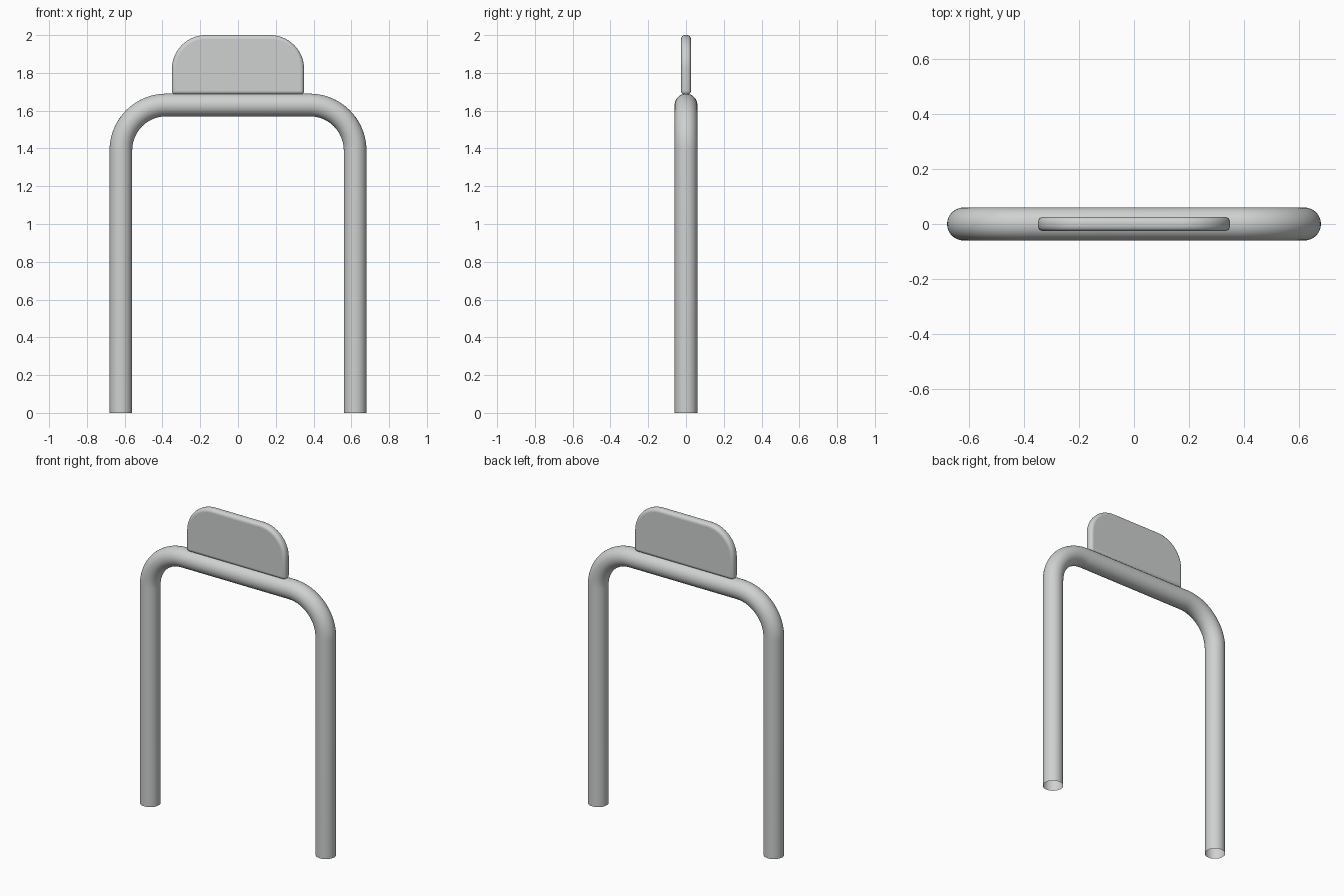
import bpy, bmesh, math

if "Cube" in bpy.data.objects:
    bpy.data.objects.remove(bpy.data.objects["Cube"])

steel = bpy.data.materials.new("brushed grey")
steel.diffuse_color = (0.62, 0.64, 0.63, 1)
steel.use_nodes = True
steel.node_tree.nodes["Principled BSDF"].inputs["Base Color"].default_value = steel.diffuse_color


def finish(name, bm, angle):
    bmesh.ops.recalc_face_normals(bm, faces=bm.faces)
    me = bpy.data.meshes.new(name)
    bm.to_mesh(me)
    bm.free()
    ob = bpy.data.objects.new(name, me)
    me.materials.append(steel)
    bpy.context.collection.objects.link(ob)
    bpy.ops.object.select_all(action='DESELECT')
    ob.select_set(True)
    bpy.context.view_layer.objects.active = ob
    bpy.ops.object.shade_smooth_by_angle(angle=math.radians(angle))
    return ob


def arc(cx, cz, r, a0, a1, n):
    """Points on an arc in the XZ plane with their angle in degrees."""
    out = []
    for i in range(n + 1):
        a = math.radians(a0 + (a1 - a0) * i / n)
        out.append((cx + r * math.cos(a), cz + r * math.sin(a), a))
    return out


# Bent tube frame: two legs and a crossbar, open at the feet
R, SIDES = 0.06, 48
path = ([(0.62, 0, 0)] + arc(0.38, 1.39, 0.24, 0, 90, 20)
        + arc(-0.38, 1.39, 0.24, 90, 180, 20) + [(-0.62, 0, math.pi)])
bm = bmesh.new()
rings = []
for x, z, a in path:
    ring = []
    for k in range(SIDES):
        t = 2 * math.pi * k / SIDES
        out = R * math.cos(t)
        ring.append(bm.verts.new((x + out * math.cos(a), R * math.sin(t),
                                  z + out * math.sin(a))))
    rings.append(ring)
for r0, r1 in zip(rings, rings[1:]):
    for k in range(SIDES):
        j = (k + 1) % SIDES
        bm.faces.new((r0[k], r0[j], r1[j], r1[k]))
finish("tube_frame", bm, 40)

# Sign plate standing on the crossbar, with rounded top corners and soft edges
W, BOTTOM, TOP, CORNER, T = 0.35, 1.685, 2.0, 0.18, 0.026
outline = ([(-W, BOTTOM), (W, BOTTOM)]
           + [p[:2] for p in arc(W - CORNER, TOP - CORNER, CORNER, 0, 90, 16)]
           + [p[:2] for p in arc(CORNER - W, TOP - CORNER, CORNER, 90, 180, 16)])
bm = bmesh.new()
front = bm.faces.new([bm.verts.new((x, -T, z)) for x, z in outline])
ext = bmesh.ops.extrude_face_region(bm, geom=[front], use_keep_orig=True)
for v in ext["geom"]:
    if isinstance(v, bmesh.types.BMVert):
        v.co.y = T
bmesh.ops.recalc_face_normals(bm, faces=bm.faces)
plate = finish("top_plate", bm, 40)
bev = plate.modifiers.new("soft edges", 'BEVEL')
bev.width = 0.02
bev.segments = 5
bev.limit_method = 'ANGLE'
bev.angle_limit = math.radians(40)
